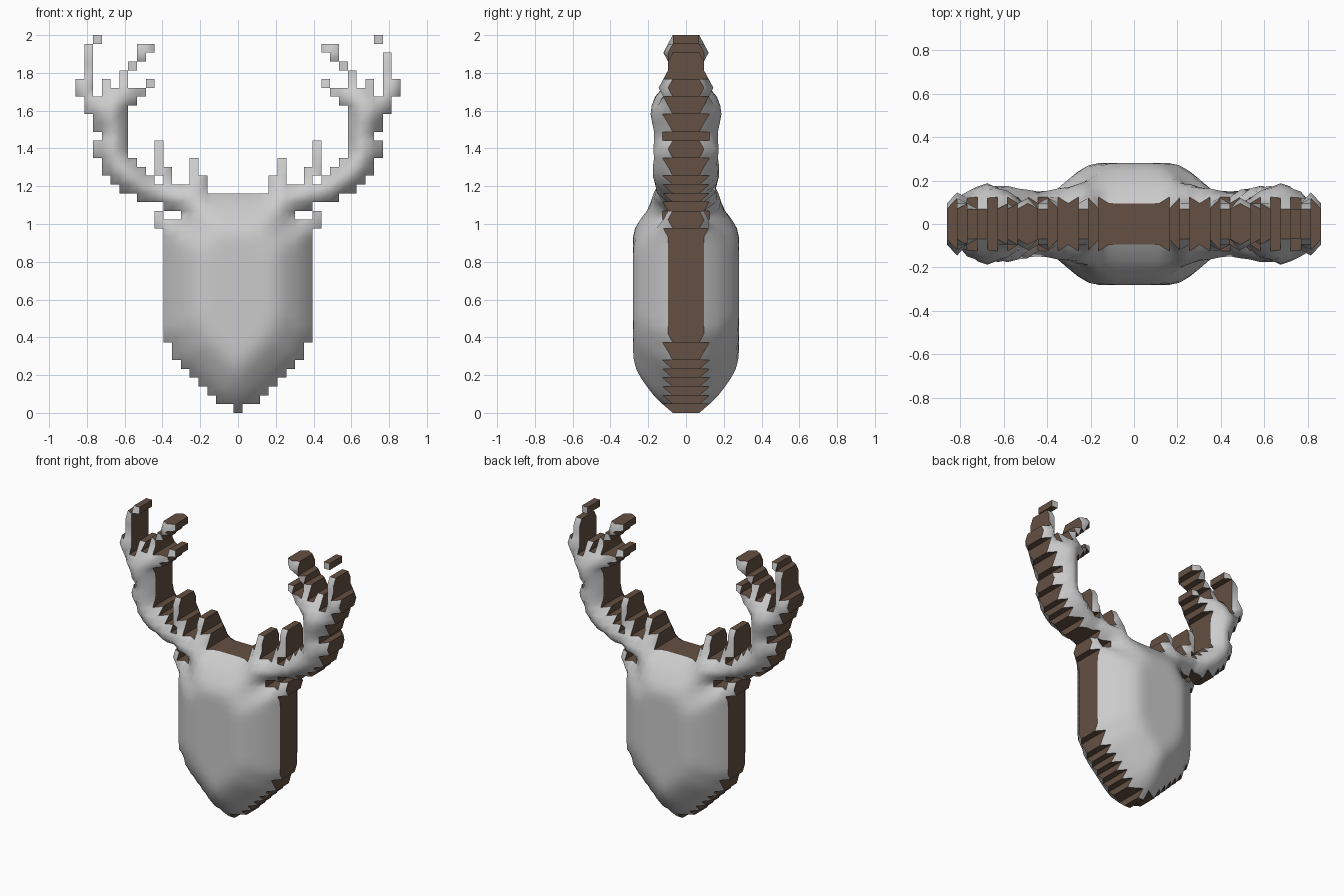
import bpy, bmesh, math

if "Cube" in bpy.data.objects:
    bpy.data.objects.remove(bpy.data.objects["Cube"])

CELL = 2 / 43          # the silhouette is a stepped grid, 43 cells tall
BASE = 0.045           # half thickness shared by everything
BULGE = [0, 0.1, 0.14, 0.18, 0.215, 0.235]   # extra half thickness by depth inside the outline

# Head: half width of each row, from the pointed muzzle up to the crown
head_rows = [0, 2, 3, 4, 5, 6, 7, 7] + [8] * 13 + [9, 6, 8, 11]
# Antler beams: inner and outer column of each row above the crown
beam_rows = [(4, 13), (10, 14), (11, 15), (12, 15), (13, 16), (13, 16),
             (13, 15), (13, 16), (13, 16), (13, 17), (12, 17), (11, 15)]
# Ear tips and antler tines: column, first row, last row
tines = [(9, 22, 22), (4, 26, 26), (5, 26, 28), (8, 26, 27), (9, 27, 30),
         (18, 36, 37), (17, 36, 40), (16, 42, 42), (15, 37, 37), (13, 37, 38),
         (12, 39, 39), (11, 40, 41), (10, 41, 41), (10, 37, 37)]

cells = set()


def add_mirrored(col, row):
    cells.add((col, row))
    cells.add((-col, row))


for r, half in enumerate(head_rows):
    for c in range(half + 1):
        add_mirrored(c, r)
for r, (inner, outer) in enumerate(beam_rows, len(head_rows)):
    for c in range(inner, outer + 1):
        add_mirrored(c, r)
for c, r0, r1 in tines:
    for r in range(r0, r1 + 1):
        add_mirrored(c, r)
cells.add((-17, 41))   # the left outer tine is one step longer


def cell_bulge(c, r):
    """Bulge of one cell from its distance to the nearest empty cell."""
    if (c, r) not in cells:
        return 0
    d = min((math.hypot(i, j) for i in range(-5, 6) for j in range(-5, 6)
             if (c + i, r + j) not in cells), default=5)
    d = min(d, 4.999)
    k = int(d)
    return BULGE[k] + (BULGE[k + 1] - BULGE[k]) * (d - k)


bulge = {cell: cell_bulge(*cell) for cell in cells}
bm = bmesh.new()
verts = {}


def corner(c, r, side):
    """Grid corner at the lower left of cell (c, r) on the front (-1) or back (1)."""
    key = (c, r, side)
    if key not in verts:
        around = [(c, r), (c - 1, r), (c, r - 1), (c - 1, r - 1)]
        h = BASE + sum(bulge.get(n, 0) for n in around) / 4
        verts[key] = bm.verts.new(((c - 0.5) * CELL, side * h, r * CELL))
    return verts[key]


for c, r in sorted(cells):
    ring = [(c, r), (c + 1, r), (c + 1, r + 1), (c, r + 1)]
    # Puffed front and back surfaces
    front = bm.faces.new([corner(*p, -1) for p in ring])
    back = bm.faces.new([corner(*p, 1) for p in reversed(ring)])
    front.smooth = back.smooth = True
    # Brown stepped walls around the outline
    for i, n in enumerate([(c, r - 1), (c + 1, r), (c, r + 1), (c - 1, r)]):
        if n not in cells:
            a, b = ring[i], ring[(i + 1) % 4]
            wall = bm.faces.new([corner(*b, -1), corner(*a, -1),
                                 corner(*a, 1), corner(*b, 1)])
            wall.material_index = 1

mesh = bpy.data.meshes.new("stag_head_trophy")
bm.to_mesh(mesh)
bm.free()
grey = bpy.data.materials.new("grey_face")
grey.diffuse_color = (0.8, 0.8, 0.8, 1)
grey.use_nodes = True
grey.node_tree.nodes["Principled BSDF"].inputs["Base Color"].default_value = grey.diffuse_color
brown = bpy.data.materials.new("brown_edge")
brown.diffuse_color = (0.13, 0.08, 0.055, 1)
brown.use_nodes = True
brown.node_tree.nodes["Principled BSDF"].inputs["Base Color"].default_value = brown.diffuse_color
mesh.materials.append(grey)
mesh.materials.append(brown)
trophy = bpy.data.objects.new("stag_head_trophy", mesh)
bpy.context.collection.objects.link(trophy)
